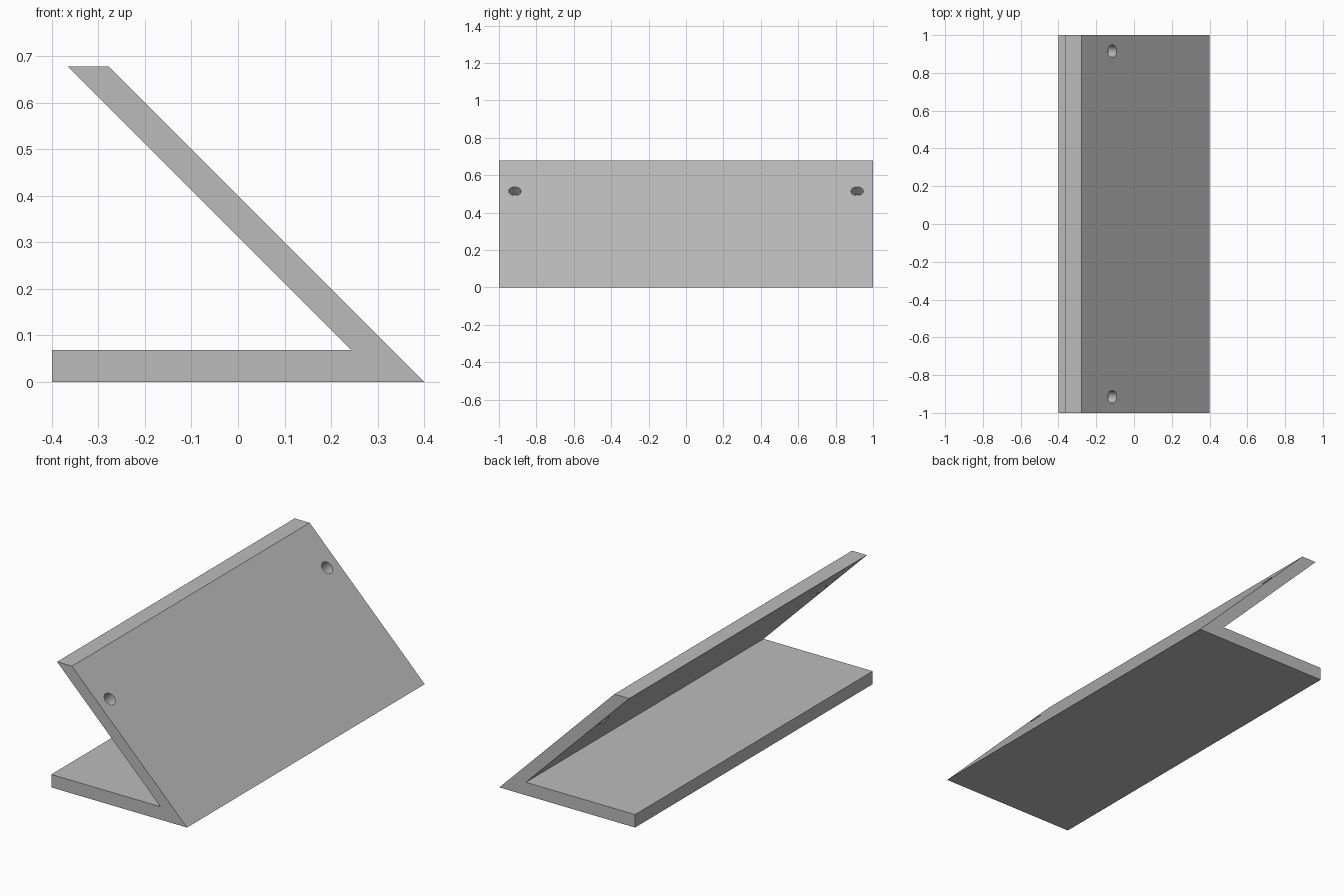
import bpy
import bmesh
import math
from mathutils import Vector

cube = bpy.data.objects.get("Cube")
if cube:
    bpy.data.objects.remove(cube, do_unlink=True)

grey = bpy.data.materials.new("plain grey")
grey.use_nodes = True
colour = (0.5, 0.5, 0.5, 1)
grey.diffuse_color = colour
grey.node_tree.nodes["Principled BSDF"].inputs["Base Color"].default_value = colour

# Side profile (x, z): flat base with a sloping panel
PROFILE = [(-0.4, 0), (0.4, 0), (-0.278, 0.678), (-0.366, 0.678),
           (0.243, 0.069), (-0.4, 0.069)]


def make_stand():
    """Extrude the profile along the full length."""
    bm = bmesh.new()
    face = bm.faces.new([bm.verts.new((x, -1, z)) for x, z in PROFILE])
    result = bmesh.ops.extrude_face_region(bm, geom=[face])
    verts = [v for v in result["geom"] if isinstance(v, bmesh.types.BMVert)]
    bmesh.ops.translate(bm, verts=verts, vec=(0, 2, 0))
    bmesh.ops.recalc_face_normals(bm, faces=bm.faces)
    mesh = bpy.data.meshes.new("angled_stand")
    bm.to_mesh(mesh)
    bm.free()
    mesh.materials.append(grey)
    obj = bpy.data.objects.new("angled_stand", mesh)
    bpy.context.collection.objects.link(obj)
    return obj


def drill(target, centre, radius):
    """Cut a round hole square to the sloping panel."""
    bpy.ops.mesh.primitive_cylinder_add(
        vertices=32, radius=radius, depth=0.2, location=centre,
        rotation=(0, math.radians(45), 0))
    cutter = bpy.context.object
    cutter.name = "hole_cutter"
    cutter.hide_render = True
    cutter.data.materials.append(grey)
    bpy.context.view_layer.objects.active = target
    mod = target.modifiers.new("screw_hole", "BOOLEAN")
    mod.operation = "DIFFERENCE"
    mod.solver = "EXACT"
    mod.object = cutter
    bpy.ops.object.modifier_apply(modifier=mod.name)
    bpy.data.objects.remove(cutter, do_unlink=True)


stand = make_stand()

# Screw holes near both upper corners of the panel
for side in (-1, 1):
    drill(stand, Vector((-0.115, side * 0.915, 0.515)), 0.033)

bpy.ops.object.select_all(action="DESELECT")
stand.select_set(True)
bpy.context.view_layer.objects.active = stand
bpy.ops.object.shade_smooth_by_angle(angle=math.radians(30))
